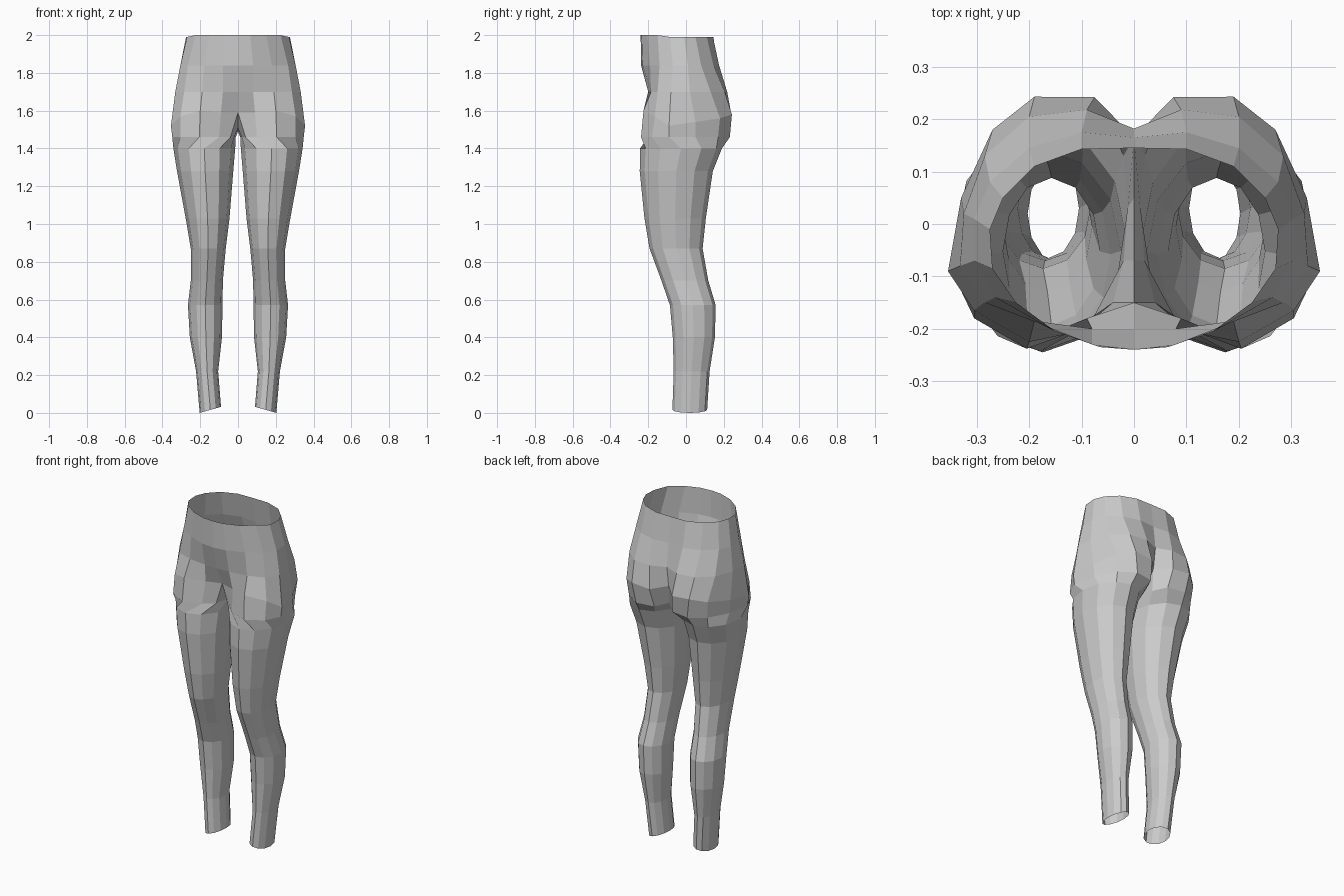
import bpy, bmesh
from math import cos, sin, radians

if "Cube" in bpy.data.objects:
    bpy.data.objects.remove(bpy.data.objects["Cube"])

SIDES = 12      # sides of each leg
ARC = 10        # points of a half hip arc, front centre to back centre

# Half hip arcs: waist, belly, hip
waist = [(0, -.24), (.065, -.235), (.15, -.205), (.225, -.15), (.27, -.085),
         (.275, -.01), (.25, .05), (.19, .11), (.1, .143), (0, .145)]
belly = [(0, -.238), (.08, -.23), (.18, -.19), (.265, -.14), (.305, -.07),
         (.305, .01), (.275, .08), (.2, .145), (.1, .175), (0, .165)]
hip = [(0, -.2), (.08, -.2), (.19, -.185), (.285, -.15), (.332, -.08),
       (.325, .02), (.285, .13), (.2, .205), (.09, .218), (0, .182)]
# Leg opening: seat arc closed by two crotch points on the centre line
seat = [(0, -.15, 1.59), (.09, -.18, 1.59), (.2, -.225, 1.6), (.305, -.165, 1.57),
        (.355, -.09, 1.52), (.33, .05, 1.54), (.27, .18, 1.56), (.19, .243, 1.58),
        (.075, .242, 1.57), (0, .165, 1.58), (0, .05, 1.49), (0, -.07, 1.51)]
# Fold under the seat
fold = [(.04, -.15), (.1, -.2), (.205, -.238), (.305, -.18), (.348, -.09), (.325, .05),
        (.26, .17), (.17, .232), (.06, .215), (.02, .13), (.012, .03), (.02, -.07)]
# Leg rings: z, inner x, outer x, front y, back y, tilt
legs = [(1.40, .015, .342, -.243, .19, 0), (1.28, .025, .323, -.245, .142, 0),
        (1.03, .045, .277, -.22, .105, 0), (.87, .065, .25, -.193, .088, 0),
        (.70, .08, .25, -.13, .118, 0), (.57, .082, .265, -.085, .157, 0),
        (.40, .085, .255, -.07, .153, 0), (.22, .105, .222, -.065, .125, 0),
        (.016, .09, .203, -.072, .112, .016)]

bm = bmesh.new()


def add_row(points):
    return [bm.verts.new(p) for p in points]


def at_height(points, z):
    return [(x, y, z) for x, y in points]


def leg_ring(z, x0, x1, y0, y1, tilt):
    pts = []
    for i in range(SIDES):
        a = radians(30 * i - 120)
        pts.append(((x0 + x1) / 2 + (x1 - x0) / 2 * cos(a),
                    (y0 + y1) / 2 + (y1 - y0) / 2 * sin(a), z - tilt * cos(a)))
    return pts


def bridge(a, b, closed):
    n = len(b)
    for i in range(SIDES if closed else ARC - 1):
        j = (i + 1) % n
        bm.faces.new((a[i], a[j], b[j], b[i]))


# Hips
top = [(x, y, 2 - .01 * (y > -.1)) for x, y in waist]
hips = [add_row(top), add_row(at_height(belly, 1.84)), add_row(at_height(hip, 1.7))]
opening = add_row(seat)
for a, b in zip(hips, hips[1:] + [opening]):
    bridge(a, b, False)

# Leg
rings = [opening, add_row(at_height(fold, 1.46))] + [add_row(leg_ring(*r)) for r in legs]
for a, b in zip(rings, rings[1:]):
    bridge(a, b, True)
bmesh.ops.recalc_face_normals(bm, faces=bm.faces)

mesh = bpy.data.meshes.new("leggings")
bm.to_mesh(mesh)
bm.free()
leggings = bpy.data.objects.new("leggings", mesh)
bpy.context.collection.objects.link(leggings)

# Other half
mirror = leggings.modifiers.new("other_half", 'MIRROR')
mirror.use_clip = True
mirror.merge_threshold = .001
